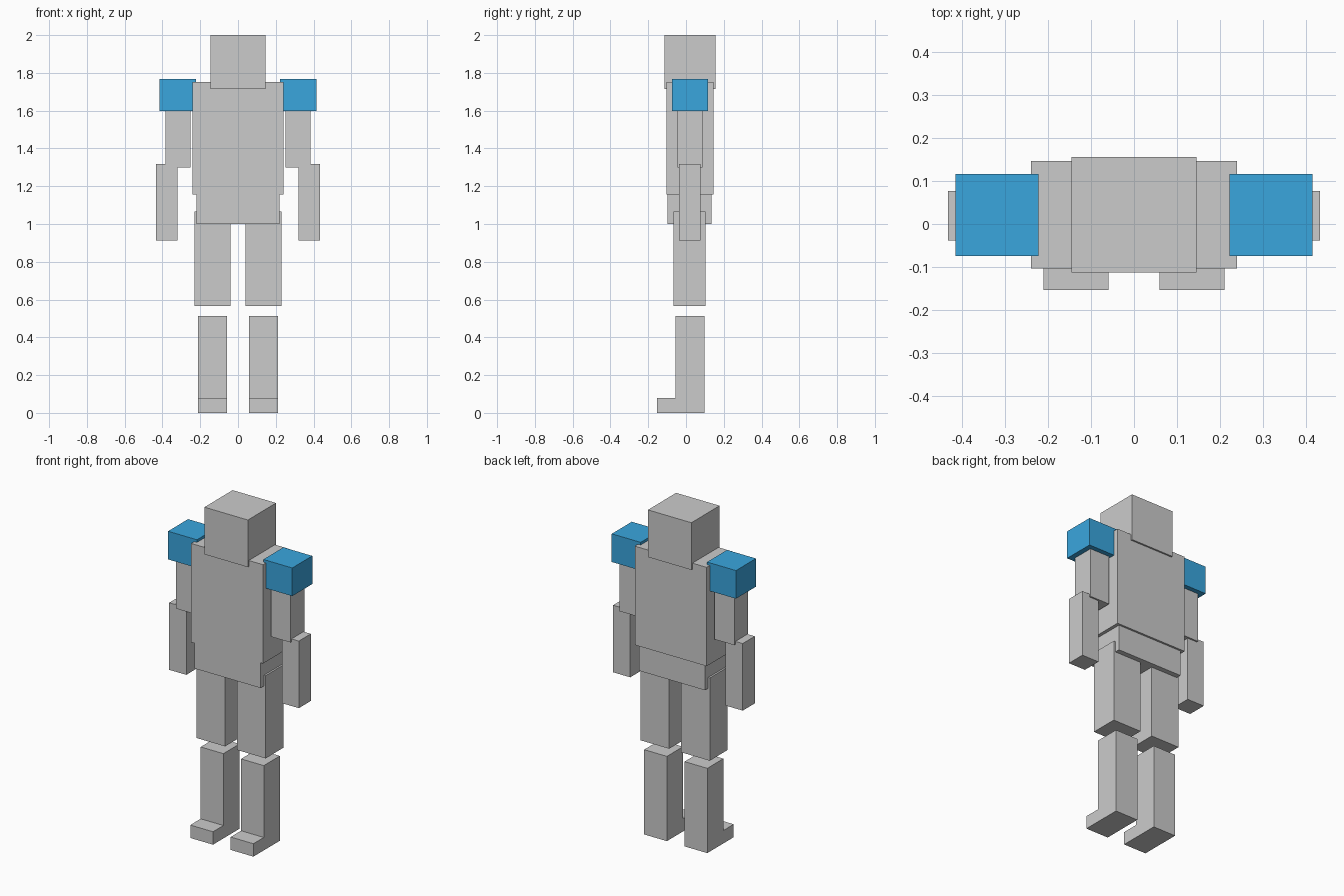
import bpy
import bmesh

if "Cube" in bpy.data.objects:
    bpy.data.objects.remove(bpy.data.objects["Cube"])

blue = bpy.data.materials.new("blue")
blue.diffuse_color = (0.042, 0.38, 0.73, 1)
blue.use_nodes = True
blue.node_tree.nodes["Principled BSDF"].inputs["Base Color"].default_value = blue.diffuse_color


def prism(name, profile, x0, x1, material=None):
    """Extrude a closed (y, z) profile from x0 to x1."""
    bm = bmesh.new()
    face = bm.faces.new([bm.verts.new((x0, y, z)) for y, z in profile])
    out = bmesh.ops.extrude_face_region(bm, geom=[face])
    moved = [v for v in out["geom"] if isinstance(v, bmesh.types.BMVert)]
    bmesh.ops.translate(bm, verts=moved, vec=(x1 - x0, 0, 0))
    bmesh.ops.recalc_face_normals(bm, faces=bm.faces)
    mesh = bpy.data.meshes.new(name)
    bm.to_mesh(mesh)
    bm.free()
    obj = bpy.data.objects.new(name, mesh)
    if material:
        mesh.materials.append(material)
    bpy.context.collection.objects.link(obj)
    return obj


def box(name, x, y, z, material=None):
    """Box from (min, max) ranges."""
    profile = [(y[0], z[0]), (y[1], z[0]), (y[1], z[1]), (y[0], z[1])]
    return prism(name, profile, *x, material)


# Head and body
box("head", (-0.145, 0.145), (-0.113, 0.156), (1.715, 2.0))
box("torso", (-0.24, 0.24), (-0.104, 0.146), (1.155, 1.752))
box("pelvis", (-0.22, 0.22), (-0.099, 0.134), (1.0, 1.16))

# Shin and foot share one L-shaped side profile
shin_profile = [(-0.154, 0), (0.098, 0), (0.098, 0.512),
                (-0.055, 0.512), (-0.055, 0.078), (-0.154, 0.078)]

# Limbs, mirrored left and right
for side, s in (("left", 1), ("right", -1)):
    box(f"{side}_shoulder_pad", (s * 0.222, s * 0.415), (-0.075, 0.116), (1.598, 1.768), blue)
    box(f"{side}_upper_arm", (s * 0.251, s * 0.384), (-0.045, 0.087), (1.298, 1.65))
    box(f"{side}_forearm", (s * 0.319, s * 0.433), (-0.038, 0.077), (0.912, 1.317))
    box(f"{side}_thigh", (s * 0.04, s * 0.231), (-0.066, 0.103), (0.565, 1.065))
    prism(f"{side}_shin_and_foot", shin_profile, s * 0.059, s * 0.211)
